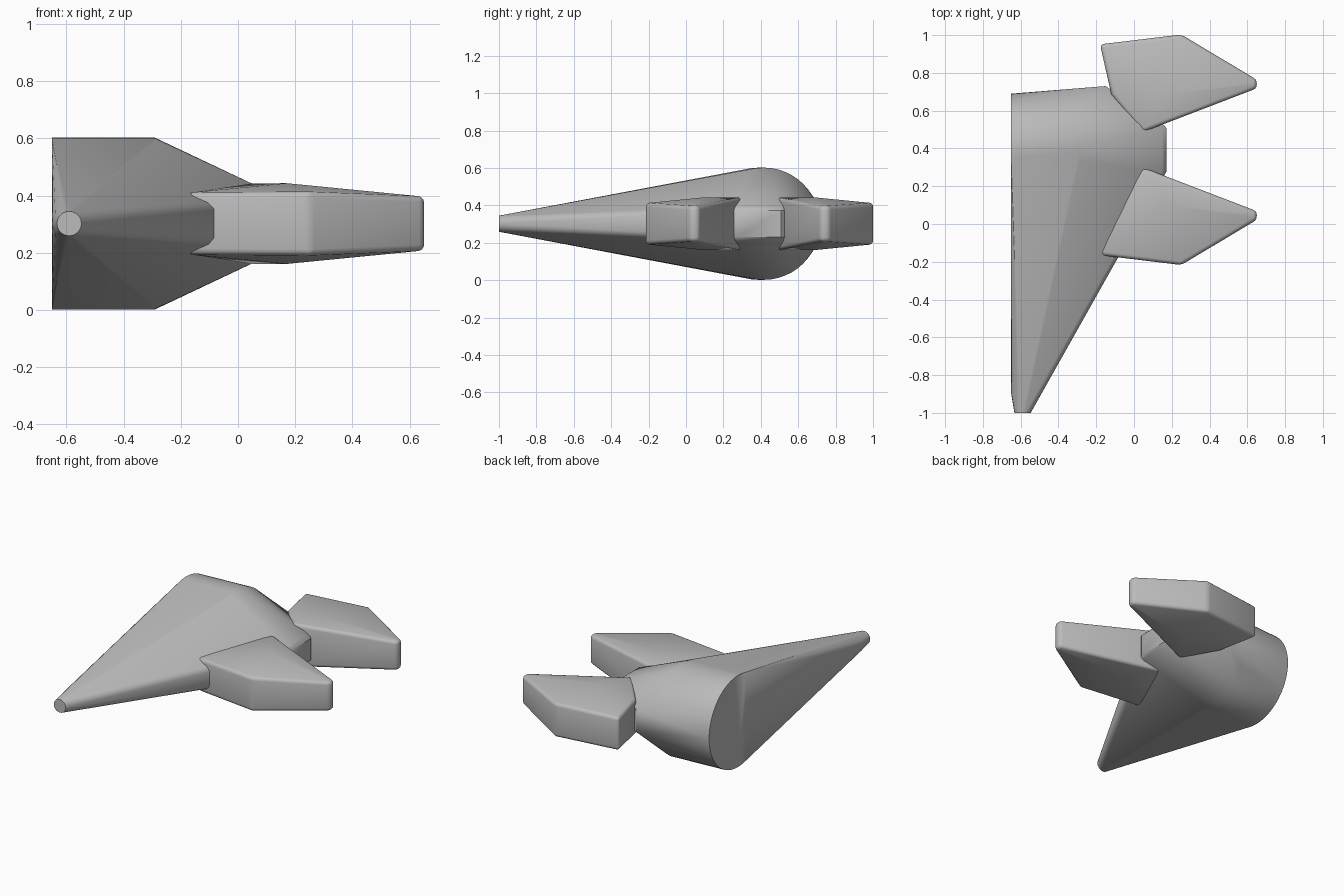
import bpy
import bmesh
from math import cos, sin, tau, radians

if "Cube" in bpy.data.objects:
    bpy.data.objects.remove(bpy.data.objects["Cube"])

MID_Y, MID_Z = 0.393, 0.302   # symmetry planes of the model

grey = bpy.data.materials.new("plain_grey")
grey.use_nodes = True
colour = (0.5, 0.5, 0.5, 1)
grey.diffuse_color = colour
grey.node_tree.nodes["Principled BSDF"].inputs["Base Color"].default_value = colour


def hull(name, points, bevel=0.0, angle=30):
    """Convex solid around the points, with optional rounded edges."""
    bm = bmesh.new()
    for p in points:
        bm.verts.new(p)
    result = bmesh.ops.convex_hull(bm, input=bm.verts[:])
    loose = {v for v in result["geom_interior"] + result["geom_unused"]
             if isinstance(v, bmesh.types.BMVert) and v.is_valid}
    bmesh.ops.delete(bm, geom=list(loose), context='VERTS')
    bmesh.ops.dissolve_limit(bm, angle_limit=radians(1), verts=bm.verts[:], edges=bm.edges[:])
    bmesh.ops.recalc_face_normals(bm, faces=bm.faces[:])
    if bevel:
        sharp = [e for e in bm.edges if e.calc_face_angle(0) > radians(30)]
        bmesh.ops.bevel(bm, geom=sharp, offset=bevel, segments=3, profile=0.5,
                        affect='EDGES', clamp_overlap=True)
    mesh = bpy.data.meshes.new(name)
    bm.to_mesh(mesh)
    bm.free()
    mesh.materials.append(grey)
    obj = bpy.data.objects.new(name, mesh)
    bpy.context.collection.objects.link(obj)
    bpy.ops.object.select_all(action='DESELECT')
    obj.select_set(True)
    bpy.context.view_layer.objects.active = obj
    bpy.ops.object.shade_smooth_by_angle(angle=radians(angle))
    return obj


def ring_x(x, y, r, n=48):
    return [(x, y + r * cos(tau * i / n), MID_Z + r * sin(tau * i / n)) for i in range(n)]


def ring_y(x, y, r, n=20):
    return [(x + r * cos(tau * i / n), y, MID_Z + r * sin(tau * i / n)) for i in range(n)]


# Tapered body: round hub, long pointed horn and a small block at the side
body = ring_x(-0.65, 0.39, 0.3) + ring_x(-0.29, 0.415, 0.3)
body += ring_y(-0.59, -0.9, 0.06) + ring_y(-0.59, -1.0, 0.043)
for s in (-1, 1):
    body.append((-0.15, 0.73, MID_Z + s * 0.075))
    for t in (-1, 1):
        body += [(0.172, MID_Y + t * 0.115, MID_Z + s * 0.07),
                 (0.150, MID_Y + t * 0.138, MID_Z + s * 0.07),
                 (0.150, MID_Y + t * 0.115, MID_Z + s * 0.092)]
hull("body", body, angle=35)

# Two mirrored side prongs; each outline point is x, y, half height
outline = [(-0.18, -0.165, 0.107), (0.25, -0.217, 0.110), (0.65, 0.022, 0.094),
           (0.65, 0.068, 0.094), (0.17, 0.10, 0.141), (0.045, 0.30, 0.141),
           (-0.12, 0.10, 0.112)]
for name, side in (("front_prong", 1), ("back_prong", -1)):
    pts = [(x, MID_Y + side * (y - MID_Y), MID_Z + s * h)
           for x, y, h in outline for s in (-1, 1)]
    hull(name, pts, bevel=0.02)
